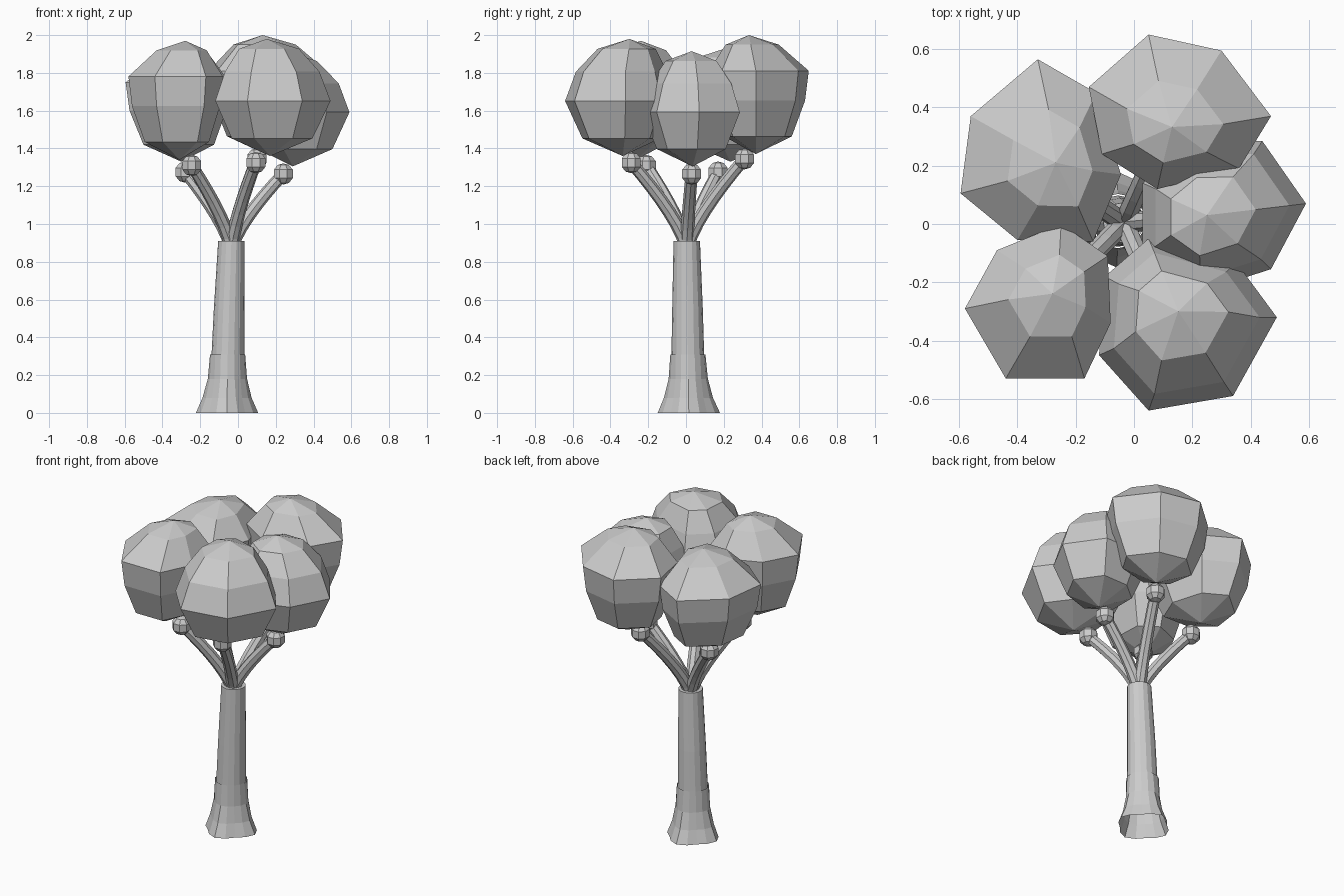
import bpy, bmesh, math
from mathutils import Vector, Matrix

cube = bpy.data.objects.get("Cube")
if cube:
    bpy.data.objects.remove(cube, do_unlink=True)

grey = bpy.data.materials.new("plain grey")
grey.use_nodes = True
grey.diffuse_color = (0.6, 0.6, 0.6, 1)
grey.node_tree.nodes["Principled BSDF"].inputs["Base Color"].default_value = (0.6, 0.6, 0.6, 1)


def finish(name, bm):
    bmesh.ops.recalc_face_normals(bm, faces=bm.faces)
    mesh = bpy.data.meshes.new(name)
    bm.to_mesh(mesh)
    bm.free()
    mesh.materials.append(grey)
    obj = bpy.data.objects.new(name, mesh)
    bpy.context.collection.objects.link(obj)


def bridge(bm, loops):
    """Fill quads between neighbouring rings of vertices."""
    for lo, hi in zip(loops, loops[1:]):
        for k in range(len(lo)):
            n = (k + 1) % len(lo)
            bm.faces.new((lo[k], lo[n], hi[n], hi[k]))


def loft(name, rings, sides, cap_top=True, follow=False):
    """Join rings given as (centre, radius, root lobe depth), optionally square to the path."""
    bm = bmesh.new()
    loops = []
    for i, (c, r, lobe) in enumerate(rings):
        rot = Matrix.Identity(3)
        if follow:
            d = rings[min(i + 1, len(rings) - 1)][0] - rings[max(i - 1, 0)][0]
            rot = Vector((0, 0, 1)).rotation_difference(d).to_matrix()
        loop = []
        for k in range(sides):
            a = math.tau * k / sides
            s = r - lobe * math.sin(2 * a) ** 2
            loop.append(bm.verts.new(c + rot @ Vector((s * math.cos(a), s * math.sin(a), 0))))
        loops.append(loop)
    bridge(bm, loops)
    if cap_top:
        bm.faces.new(loops[-1])
    finish(name, bm)


def ball(name, centre, outline, half_height, profile, lean=0.0):
    """Faceted ball: the outline scaled by a profile, the top leaning towards the trunk."""
    bm = bmesh.new()
    centre = Vector(centre)
    inward = -Vector((centre.x, centre.y, 0)).normalized() * lean

    def level(z):
        return centre + inward * max(0, (z - 0.4) / 0.6) + Vector((0, 0, half_height * z))

    loops = [[bm.verts.new(level(z) + Vector((x - centre.x, y - centre.y, 0)) * r)
              for x, y in outline] for r, z in profile]
    bridge(bm, loops)
    for loop, z in ((loops[0], -1), (loops[-1], 1)):
        pole = bm.verts.new(level(z))
        for k in range(len(loop)):
            bm.faces.new((loop[k], loop[(k + 1) % len(loop)], pole))
    finish(name, bm)


# Trunk with a separate lobed foot, open underneath
loft("trunk", [(Vector((-0.055, 0.010, 0.25)), 0.088, 0),
               (Vector((-0.047, 0.008, 0.55)), 0.081, 0),
               (Vector((-0.035, 0.004, 0.91)), 0.070, 0)], 16)
loft("trunk_flare", [(Vector((-0.058, 0.015, 0.0)), 0.165, 0.03),
                     (Vector((-0.058, 0.013, 0.08)), 0.130, 0.018),
                     (Vector((-0.056, 0.012, 0.18)), 0.104, 0.007),
                     (Vector((-0.055, 0.010, 0.31)), 0.093, 0)], 16, cap_top=False)

# Crown shapes: widest above the middle, or widest at the middle
high = [(0.68, -0.7), (0.93, -0.1), (1.0, 0.4), (0.53, 0.84)]
middle = [(0.7, -0.7), (1.0, -0.06), (0.82, 0.44), (0.52, 0.83)]
knob_profile = [(0.6, -0.85), (1.0, -0.4), (1.0, 0.4), (0.6, 0.85)]

# place: knob centre, crown centre, half height, shape, crown outline
limbs = {
    "back_right": ((-0.28, 0.17, 1.275), (-0.3, 0.235, 1.63), 0.3, high,
                   [(-.33, .565), (-.56, .37), (-.595, .105), (-.4, -.055),
                    (-.14, -.06), (-.045, .17), (-.13, .45)]),
    "back_left": ((0.10, 0.31, 1.345), (0.145, 0.37, 1.685), 0.315, high,
                  [(.05, .65), (.3, .595), (.47, .37), (.36, .19),
                   (.08, .12), (-.11, .24), (-.155, .47)]),
    "left": ((0.24, 0.03, 1.265), (0.29, 0.035, 1.61), 0.305, middle,
             [(.59, .07), (.44, .285), (.2, .28), (.03, .14),
              (.03, -.1), (.22, -.235), (.47, -.155)]),
    "front_left": ((0.095, -0.29, 1.325), (0.17, -0.335, 1.67), 0.31, middle,
                   [(.49, -.32), (.34, -.59), (.05, -.64), (-.12, -.45),
                    (-.1, -.18), (.05, -.05), (.35, -.13)]),
    "front_right": ((-0.245, -0.21, 1.31), (-0.31, -0.265, 1.655), 0.315, high,
                    [(-.44, -.53), (-.17, -.53), (-.08, -.34), (-.09, -.11),
                     (-.25, 0), (-.47, -.09), (-.58, -.29)]),
}
root = Vector((-0.035, 0.004, 0.87))

for place, (knob, crown, half, shape, outline) in limbs.items():
    # Branch rising steeply, then bending outwards
    span = Vector(knob) - root
    path = []
    for i in range(8):
        t = i / 7
        side = t ** 1.35
        path.append((root + Vector((span.x * side, span.y * side, span.z * t)),
                     0.037 - 0.005 * t, 0))
    loft("branch_" + place, path, 8, follow=True)
    octagon = [(knob[0] + 0.054 * math.cos(a), knob[1] + 0.054 * math.sin(a))
               for a in [math.tau * (k + 0.5) / 8 for k in range(8)]]
    ball("knob_" + place, knob, octagon, 0.056, knob_profile)
    ball("crown_" + place, crown, outline, half, shape, 0.04)
